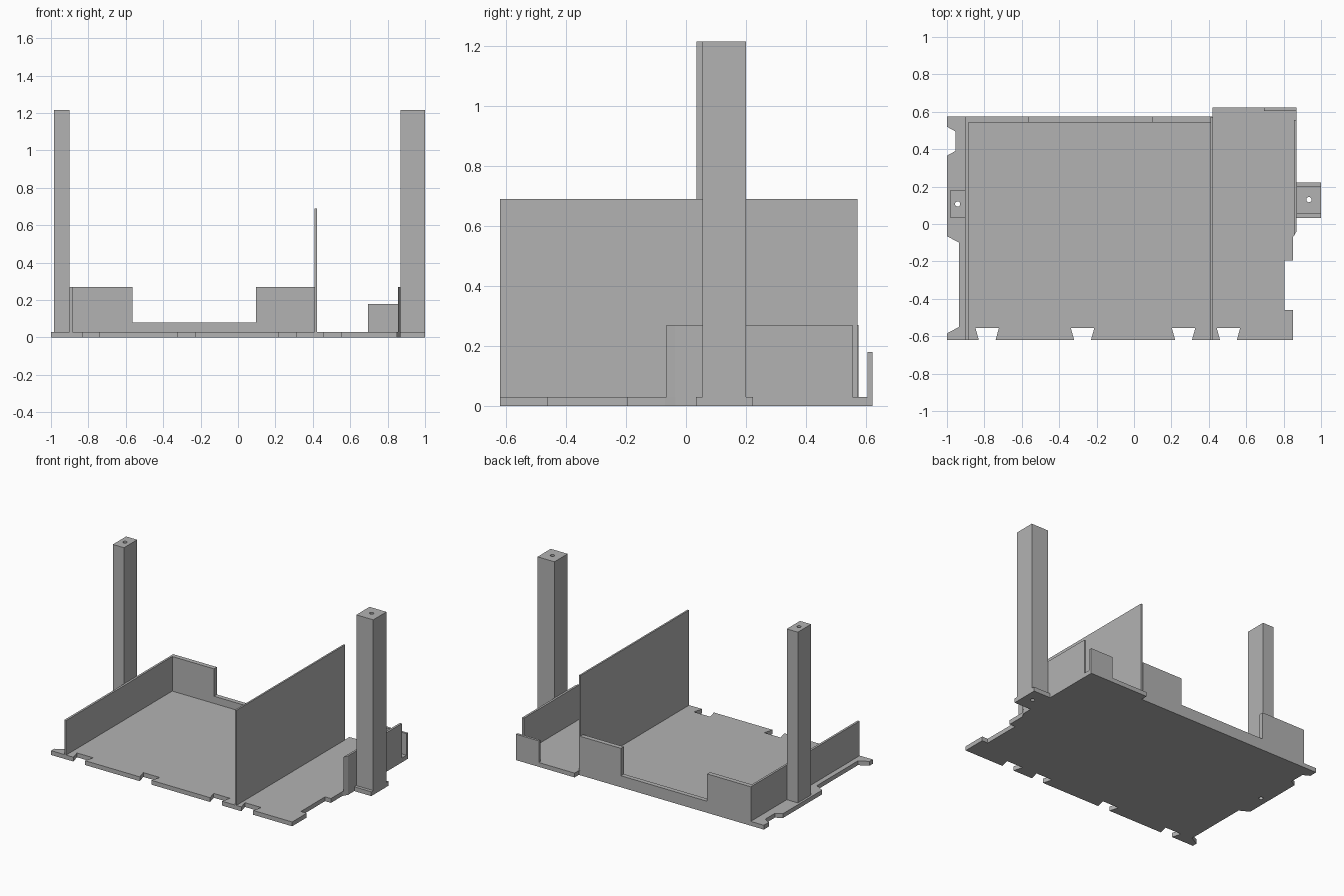
import bpy
import bmesh

cube = bpy.data.objects.get("Cube")
if cube:
    bpy.data.objects.remove(cube, do_unlink=True)

grey = bpy.data.materials.new("plain grey")
grey.use_nodes = True
GREY = (0.45, 0.45, 0.45, 1)
grey.diffuse_color = GREY
grey.node_tree.nodes["Principled BSDF"].inputs["Base Color"].default_value = GREY

T = 0.03      # floor thickness
FRONT = -0.62
BACK = 0.575


def prism(name, points, low, high, axis="z"):
    """Extrude a flat outline along z, or an xz outline along y."""
    bm = bmesh.new()
    place = (lambda a, b: (a, b, low)) if axis == "z" else (lambda a, b: (a, low, b))
    face = bm.faces.new([bm.verts.new(place(a, b)) for a, b in points])
    new = bmesh.ops.extrude_face_region(bm, geom=[face])["geom"]
    shift = (0, 0, high - low) if axis == "z" else (0, high - low, 0)
    bmesh.ops.translate(bm, vec=shift, verts=[g for g in new if isinstance(g, bmesh.types.BMVert)])
    bmesh.ops.recalc_face_normals(bm, faces=bm.faces)
    mesh = bpy.data.meshes.new(name)
    bm.to_mesh(mesh)
    bm.free()
    mesh.materials.append(grey)
    obj = bpy.data.objects.new(name, mesh)
    bpy.context.collection.objects.link(obj)
    return obj


def box(name, x0, x1, y0, y1, z0, z1):
    return prism(name, [(x0, y0), (x1, y0), (x1, y1), (x0, y1)], z0, z1)


def drill(x, y, *targets):
    """Cut one vertical screw hole through several parts."""
    bpy.ops.mesh.primitive_cylinder_add(vertices=16, radius=0.014, depth=3, location=(x, y, 0.6))
    cutter = bpy.context.object
    cutter.name = "hole_cutter"
    cutter.hide_render = True
    cutter.hide_set(True)
    cutter.display_type = "WIRE"
    cutter.data.materials.append(grey)
    for target in targets:
        mod = target.modifiers.new("screw hole", "BOOLEAN")
        mod.operation = "DIFFERENCE"
        mod.solver = "EXACT"
        mod.object = cutter
    # bake the cuts, then drop the cutter
    bpy.context.view_layer.update()
    graph = bpy.context.evaluated_depsgraph_get()
    for target in targets:
        cut = bpy.data.meshes.new_from_object(target.evaluated_get(graph))
        target.modifiers.clear()
        target.data = cut
    bpy.data.objects.remove(cutter, do_unlink=True)


# Floor outline: front edge with dovetail notches, then right, back and left edges
outline = [(-1, FRONT)]
for centre in (-0.785, -0.275, 0.265, 0.505):
    outline += [(centre - 0.045, FRONT), (centre - 0.063, -0.555),
                (centre + 0.063, -0.555), (centre + 0.045, FRONT)]
outline += [(0.85, FRONT), (0.85, -0.46), (0.805, -0.46), (0.805, -0.195), (0.85, -0.195),
            (0.85, -0.07), (0.87, -0.035), (0.87, 0.622), (0.42, 0.622), (0.42, BACK), (-1, BACK),
            (-1, 0.52), (-0.955, 0.495), (-0.955, 0.39), (-1, 0.365),
            (-1, -0.065), (-0.935, -0.1), (-0.935, -0.55), (-1, -0.585)]
floor = prism("floor_plate", outline, 0, T)

# Walls
box("left_wall", -0.9, -0.885, FRONT, 0.543, T, 0.27)
prism("back_wall", [(-0.9, T), (0.41, T), (0.41, 0.27), (0.097, 0.27), (0.097, 0.08),
                    (-0.565, 0.08), (-0.565, 0.27), (-0.9, 0.27)], 0.543, BACK, "y")
box("divider_panel", 0.41, 0.422, FRONT, 0.572, T, 0.69)
prism("right_wall", [(0.855, -0.065), (0.87, -0.037), (0.87, 0.555), (0.855, 0.555)], T, 0.27)
box("right_back_wall", 0.695, 0.87, 0.605, 0.622, T, 0.18)

# Posts and the foot that carries the right post
left_post = box("left_post", -0.985, -0.9, 0.035, 0.18, T, 1.215)
right_post = box("right_post", 0.87, 1, 0.055, 0.2, T, 1.215)
foot = box("right_post_foot", 0.87, 1, 0.033, 0.223, 0, T)
drill(-0.943, 0.107, left_post, floor)
drill(0.935, 0.13, right_post, foot)
